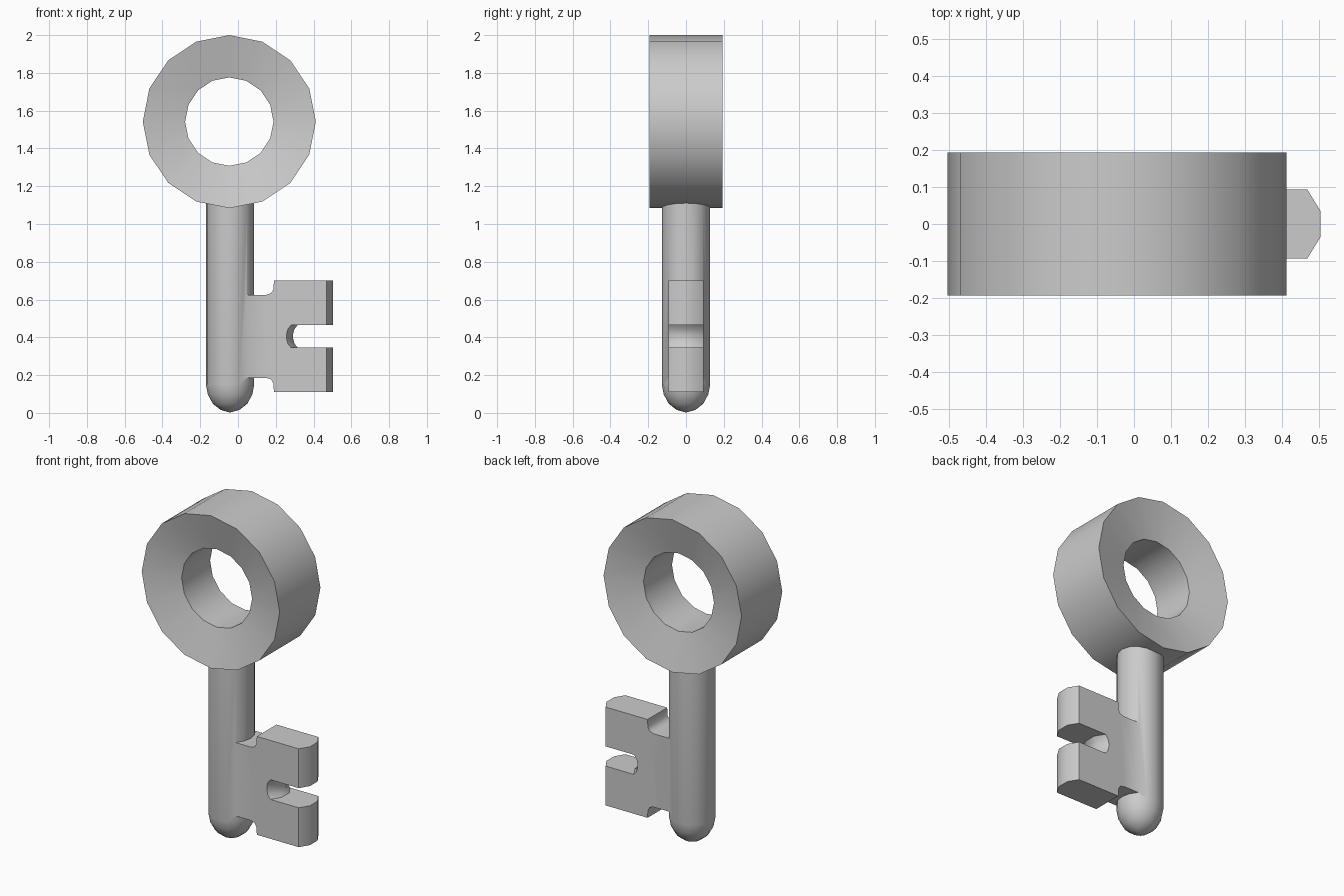
import bpy, bmesh, math

if "Cube" in bpy.data.objects:
    bpy.data.objects.remove(bpy.data.objects["Cube"])

RX, SX = -0.046, -0.042     # ring centre and shaft axis
SIDES = 16


def smooth(obj, angle):
    bpy.ops.object.select_all(action='DESELECT')
    obj.select_set(True)
    bpy.context.view_layer.objects.active = obj
    bpy.ops.object.shade_smooth_by_angle(angle=math.radians(angle))


def make_object(name, loops, close=False, caps=False):
    """Loft a list of equal-length closed loops into a mesh object."""
    bm = bmesh.new()
    rows = [[bm.verts.new(p) for p in loop] for loop in loops]
    n = len(rows[0])
    pairs = list(zip(rows, rows[1:]))
    if close:
        pairs.append((rows[-1], rows[0]))
    for a, b in pairs:
        for i in range(n):
            j = (i + 1) % n
            bm.faces.new((a[i], a[j], b[j], b[i]))
    if caps:
        bm.faces.new(rows[0])
        bm.faces.new(rows[-1])
    bmesh.ops.recalc_face_normals(bm, faces=bm.faces)
    mesh = bpy.data.meshes.new(name)
    bm.to_mesh(mesh)
    bm.free()
    obj = bpy.data.objects.new(name, mesh)
    bpy.context.collection.objects.link(obj)
    return obj


def circle(r):
    return [(r * math.cos(math.tau * i / SIDES), r * math.sin(math.tau * i / SIDES))
            for i in range(SIDES)]


# Ring handle: section swept round the y axis, its faces dished toward the hole
R_OUT, R_IN, RZ = 0.458, 0.234, 1.542
section = [(R_OUT, -0.193), (R_OUT, 0.193), (R_IN, 0.135), (R_IN, -0.135)]
ring = make_object("ring_handle",
                   [[(RX + a, y, RZ + b) for a, b in circle(r)] for r, y in section],
                   close=True)
smooth(ring, 30)

# Round shaft with a domed tip, top end buried in the ring
profile = [(0.128, 1.15), (0.128, 0.15), (0.118, 0.098), (0.091, 0.048),
           (0.05, 0.016), (0.0012, 0.002)]
shaft = make_object("shaft",
                    [[(SX + a, b, z) for a, b in circle(r)] for r, z in profile],
                    caps=True)

# Key bit: upper half outline (x, height above middle, chamfer amount), mirrored
MID, CH = 0.405, 0.035
upper = [(SX, 0.22, 0), (0.15, 0.22, 0), (0.175, 0.228, 0), (0.188, 0.25, 0),
         (0.19, 0.295, 0), (0.468, 0.295, CH), (0.468, 0.059, CH),
         (0.28, 0.059, CH), (0.263, 0.037, CH), (0.257, 0.012, CH)]
outline = upper + [(x, -h, c) for x, h, c in reversed(upper)]
layers = [(-0.093, 0), (-0.036, 1), (0.036, 1), (0.093, 0)]
bit = make_object("key_bit",
                  [[(x + c * k, y, MID + h) for x, h, c in outline] for y, k in layers],
                  caps=True)

# Fuse the bit into the shaft so the joint shades softly
fuse = shaft.modifiers.new("fuse", 'BOOLEAN')
fuse.operation, fuse.solver, fuse.object = 'UNION', 'EXACT', bit
bpy.context.view_layer.objects.active = shaft
bpy.ops.object.modifier_apply(modifier=fuse.name)
bpy.data.objects.remove(bit)
shaft.name = "shaft_with_bit"
smooth(shaft, 42)
